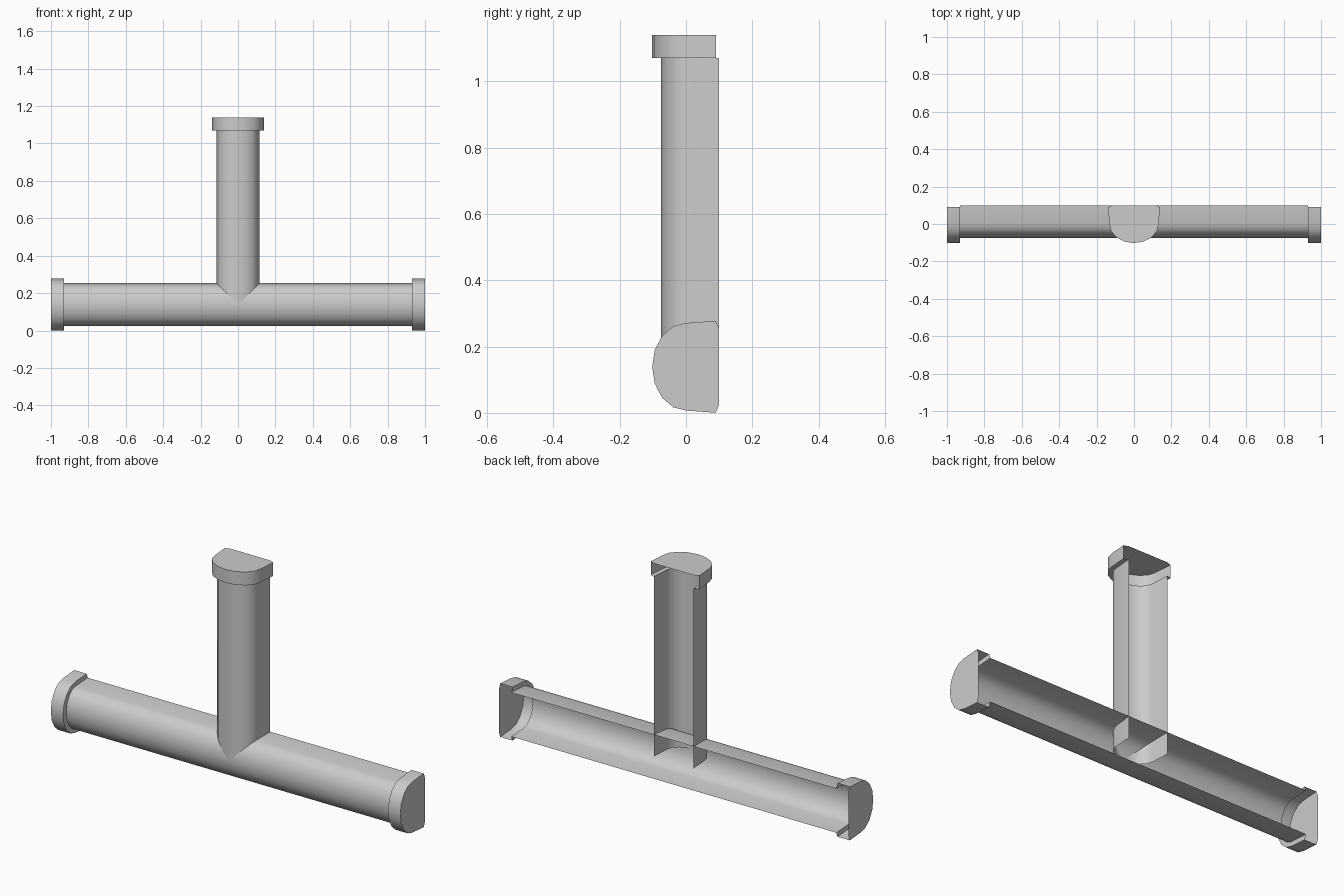
import bpy, bmesh, math

if "Cube" in bpy.data.objects:
    bpy.data.objects.remove(bpy.data.objects["Cube"])

AXIS_Z = 0.139   # height of the main pipe axis
PIPE_END, CAP_END = 0.93, 1.0
RISER_LOW, RISER_HIGH, TOP = 0.14, 1.07, 1.139


def profile(front, half, lip_half, lip_y):
    """Open D-shaped section: half ellipse at the front, straight sides to the back."""
    arc = [(half * math.sin(math.radians(a)), -front * math.cos(math.radians(a)))
           for a in [i * 22.5 - 90 for i in range(9)]]
    return [(-lip_half, lip_y)] + arc + [(lip_half, lip_y)]


PIPE = profile(0.075, 0.108, 0.114, 0.10)
RIM = profile(0.102, 0.132, 0.1385, 0.09)


def along_x(s, y, t):
    return (t, y, AXIS_Z - s)


def along_z(s, y, t):
    return (s, y, t)


def loft(name, rings, place, fill_end=False):
    """Skin open sections placed along an axis; optionally close the last one."""
    bm = bmesh.new()
    rows = [[bm.verts.new(place(s, y, t)) for s, y in sec] for sec, t in rings]
    for a, b in zip(rows, rows[1:]):
        for i in range(len(a) - 1):
            bm.faces.new((a[i], a[i + 1], b[i + 1], b[i]))
    if fill_end:
        # end plate reaches back to the pipe lips
        t = rings[-1][1]
        lips = [bm.verts.new(place(PIPE[i][0], PIPE[i][1], t)) for i in (-1, 0)]
        bm.faces.new(rows[-1] + lips)
    if place is along_x and rings[0][1] > rings[-1][1]:
        bmesh.ops.reverse_faces(bm, faces=bm.faces[:])
    mesh = bpy.data.meshes.new(name)
    bm.to_mesh(mesh)
    bm.free()
    ob = bpy.data.objects.new(name, mesh)
    bpy.context.collection.objects.link(ob)
    bpy.ops.object.select_all(action='DESELECT')
    ob.select_set(True)
    bpy.context.view_layer.objects.active = ob
    bpy.ops.object.shade_smooth_by_angle(angle=math.radians(35))
    return ob


def cap(name, start, end, place):
    """Flared step, skirt and flat end plate."""
    return loft(name, [(PIPE, start), (RIM, start), (RIM, end)], place, True)


# Half-open pipes
loft("main_pipe", [(PIPE, -PIPE_END), (PIPE, PIPE_END)], along_x)
loft("branch_pipe", [(PIPE, RISER_LOW), (PIPE, RISER_HIGH)], along_z)

# End caps
cap("left_cap", -PIPE_END, -CAP_END, along_x)
cap("right_cap", PIPE_END, CAP_END, along_x)
cap("top_cap", RISER_HIGH, TOP, along_z)
